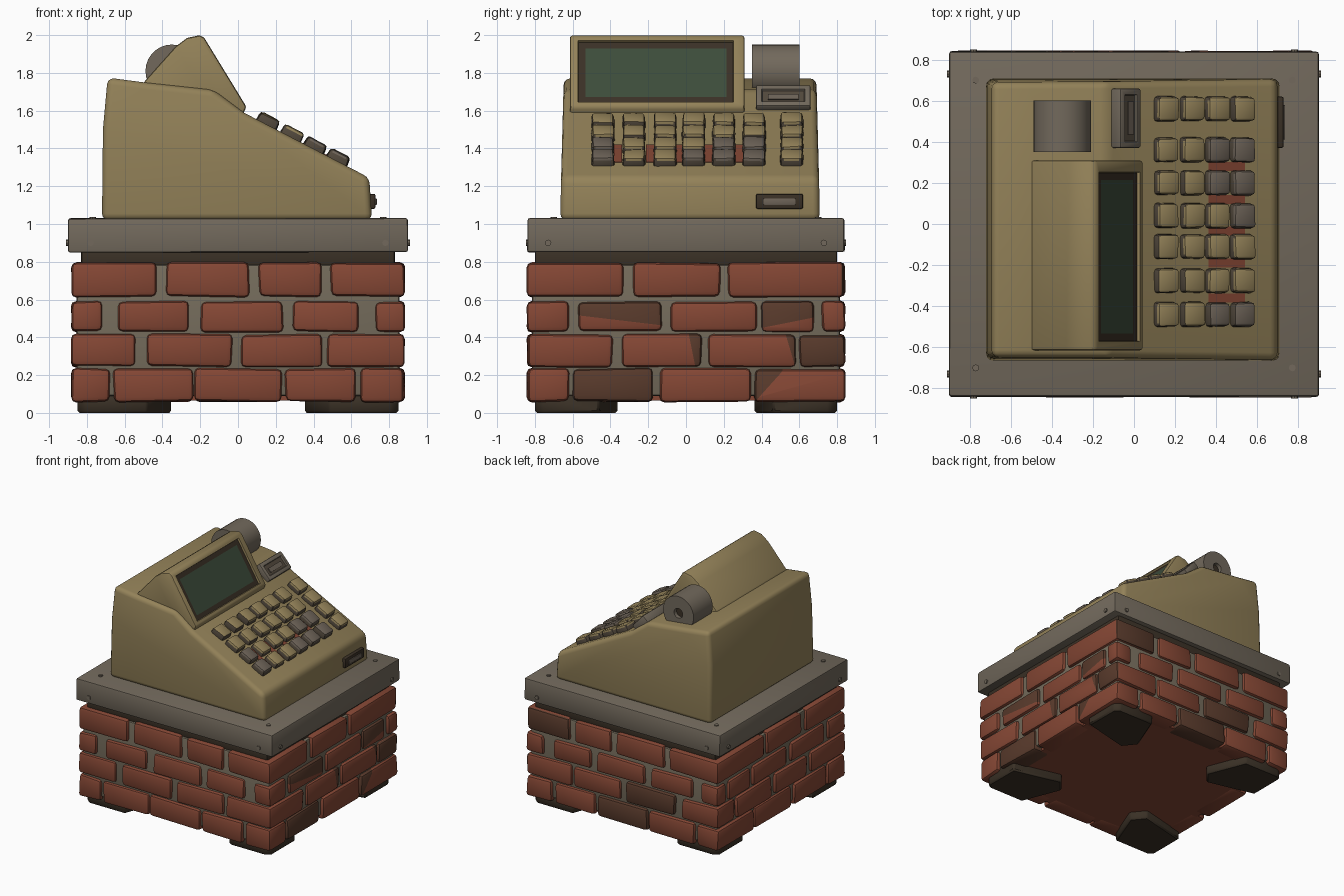
import bpy, bmesh, math, random
from mathutils import Vector, Matrix

if "Cube" in bpy.data.objects:
    bpy.data.objects.remove(bpy.data.objects["Cube"])
random.seed(4)

COLOURS = {
    "tan_plastic": (0.295, 0.224, 0.100), "stone_grey": (0.168, 0.141, 0.107),
    "brick_red": (0.235, 0.063, 0.035), "dark_brick": (0.10, 0.043, 0.025),
    "mortar": (0.175, 0.148, 0.105), "dark_brown": (0.042, 0.03, 0.019),
    "screen_green": (0.045, 0.072, 0.043), "key_grey": (0.15, 0.122, 0.095),
    "key_side": (0.085, 0.066, 0.046)}
MATS = {}
for n, c in COLOURS.items():
    MATS[n] = bpy.data.materials.new(n)
    MATS[n].diffuse_color = (*c, 1)
NAMES = list(COLOURS)
M = NAMES.index


def finish(bm, name):
    me = bpy.data.meshes.new(name)
    bm.to_mesh(me)
    bm.free()
    for n in NAMES:
        me.materials.append(MATS[n])
    ob = bpy.data.objects.new(name, me)
    bpy.context.collection.objects.link(ob)
    return ob


def merge(target, bm):
    me = bpy.data.meshes.new("temp")
    bm.to_mesh(me)
    bm.free()
    target.from_mesh(me)
    bpy.data.meshes.remove(me)


def paint(bm, mat):
    for f in bm.faces:
        f.material_index = M(mat)


def box(lo, hi, mat, bevel=0.0, jitter=0.0, seg=2):
    bm = bmesh.new()
    lo, hi = Vector(lo), Vector(hi)
    bmesh.ops.create_cube(bm, size=1, matrix=Matrix.Translation((lo + hi) / 2)
                          @ Matrix.Diagonal((*(hi - lo), 1)))
    for v in bm.verts:
        v.co += Vector([random.uniform(-jitter, jitter) for _ in range(3)])
    if bevel:
        bmesh.ops.bevel(bm, geom=bm.edges[:], offset=bevel, segments=seg,
                        profile=0.5, affect='EDGES')
    paint(bm, mat)
    return bm


def prism(points, axis, a, b, mat, bevel=0.0, seg=3):
    """Extrude a profile (xz along y, or xy along z) and round its sharp edges."""
    bm = bmesh.new()
    at = (lambda p, t: (p[0], t, p[1])) if axis == 'Y' else (lambda p, t: (p[0], p[1], t))
    f = bm.faces.new([bm.verts.new(at(p, a)) for p in points])
    r = bmesh.ops.extrude_face_region(bm, geom=[f])
    for v in r["geom"]:
        if isinstance(v, bmesh.types.BMVert):
            v.co[1 if axis == 'Y' else 2] = b
    bmesh.ops.recalc_face_normals(bm, faces=bm.faces[:])
    if bevel:
        es = [e for e in bm.edges if e.calc_face_angle(0) > 0.45]
        bmesh.ops.bevel(bm, geom=es, offset=bevel, segments=seg, profile=0.5, affect='EDGES')
    paint(bm, mat)
    return bm


# Feet: four corner pads pointing inwards
feet = bmesh.new()
pad = [(0.81, 0.80), (0.48, 0.80), (0.35, 0.47), (0.44, 0.36), (0.85, 0.46), (0.85, 0.76)]
for sx in (-1, 1):
    for sy in (-1, 1):
        merge(feet, prism([(x * sx, y * sy) for x, y in pad], 'Z', 0, 0.1, "dark_brown", 0.012, 1))
finish(feet, "feet")

# Pedestal core: mortar block, red underside, dark neck below the slab
finish(box((-0.855, -0.815, 0.09), (0.855, 0.815, 0.785), "mortar", 0.015), "mortar_core")
finish(box((-0.80, -0.76, 0.065), (0.80, 0.76, 0.2), "brick_red"), "pedestal_underside")
finish(box((-0.83, -0.80, 0.77), (0.83, 0.80, 0.87), "dark_brown", 0.015), "pedestal_neck")

# Bricks: z range, spans along x, spans along y (end spans are corner bricks)
ROWS = [
    (0.06, 0.235, [(-.88, -.68), (-.66, -.24), (-.23, .23), (.25, .62), (.65, .88)],
     [(-.84, -.62), (-.60, -.17), (-.14, .34), (.36, .84)]),
    (0.245, 0.415, [(-.88, -.54), (-.48, -.03), (.02, .45), (.47, .88)],
     [(-.84, -.39), (-.34, .08), (.12, .58), (.60, .84)]),
    (0.43, 0.59, [(-.88, -.72), (-.64, -.26), (-.20, .24), (.29, .64), (.73, .88)],
     [(-.84, -.62), (-.57, -.13), (-.08, .37), (.40, .68), (.72, .84)]),
    (0.615, 0.795, [(-.88, -.43), (-.38, .06), (.11, .44), (.49, .88)],
     [(-.84, -.33), (-.28, .18), (.22, .84)])]
# Weathered bricks: (row, side, index) -> plane point and normal, dark beyond it
STAINS = {
    (0, "right", 1): ((0, 0, 0), (0, 0, 1)),
    (2, "right", 1): ((0, -0.35, 0.49), (0, 0.12, 1)),
    (2, "right", 3): ((0, 0.5, 0.47), (0, -0.2, 1)),
    (1, "right", 1): ((0, 0.03, 0.34), (0, 1, 0.2)),
    (1, "right", 2): ((0, 0.55, 0.34), (0, 1, 0.3)),
    (1, "corner", (1, 1)): ((0.862, 0, 0), (1, 0, 0)),
    (3, "corner", (1, 1)): ((0, 0.822, 0), (0, 1, 0)),
    (0, "corner", (1, 1)): ((0.862, 0.45, 0.16), (0.3, -1, 0.9)),
    (0, "back", 2): ((0, 0, 0), (0, 0, 1)),
    (1, "back", 1): ((0, 0, 0), (0, 0, 1))}
bricks = bmesh.new()


def brick(key, lo, hi):
    bm = box(lo, hi, "brick_red", 0.026, 0.006)
    if key in STAINS:
        co, no = map(Vector, STAINS[key])
        bmesh.ops.bisect_plane(bm, geom=bm.verts[:] + bm.edges[:] + bm.faces[:],
                               plane_co=co, plane_no=no)
        for f in bm.faces:
            if (f.calc_center_median() - co).dot(no) > 0:
                f.material_index = M("dark_brick")
    merge(bricks, bm)


for r, (z0, z1, xs, ys) in enumerate(ROWS):
    for sx, (xa, xb) in ((-1, xs[0]), (1, xs[-1])):
        for sy, (ya, yb) in ((-1, ys[0]), (1, ys[-1])):
            brick((r, "corner", (sx, sy)), (xa, ya, z0), (xb, yb, z1))
    for i, (a, b) in enumerate(xs[1:-1], 1):
        brick((r, "front", i), (a, -0.84, z0), (b, -0.68, z1))
        brick((r, "back", i), (a, 0.68, z0), (b, 0.84, z1))
    for i, (a, b) in enumerate(ys[1:-1], 1):
        brick((r, "left", i), (-0.88, a, z0), (-0.72, b, z1))
        brick((r, "right", i), (0.72, a, z0), (0.88, b, z1))
finish(bricks, "bricks")

# Stone slab with small bolts
finish(box((-0.9, -0.84, 0.85), (0.9, 0.84, 1.03), "stone_grey", 0.012, 0.002), "stone_slab")
bolts = bmesh.new()
for sx in (-1, 1):
    for sy in (-1, 1):
        for p, rot in (((0.77 * sx, 0.70 * sy, 1.028), Matrix()),
                       ((0.90 * sx, 0.73 * sy, 0.90), Matrix.Rotation(math.pi / 2, 4, 'Y')),
                       ((0.78 * sx, 0.838 * sy, 0.90), Matrix.Rotation(math.pi / 2, 4, 'X'))):
            b = bmesh.new()
            bmesh.ops.create_cone(b, cap_ends=True, segments=8, radius1=0.017, radius2=0.017,
                                  depth=0.02, matrix=Matrix.Translation(p) @ rot)
            paint(b, "stone_grey")
            merge(bolts, b)
finish(bolts, "slab_bolts")

# Register body: side profile, slightly narrower towards the top
body = prism([(-0.72, 1.02), (-0.715, 1.5), (-0.69, 1.775), (-0.5, 1.75), (-0.13, 1.71),
              (0.03, 1.59), (0.695, 1.245), (0.71, 1.02)], 'Y', -0.665, 0.708, "tan_plastic", 0.035)
for v in body.verts:
    v.co.y = 0.02 + (v.co.y - 0.02) * (1 - 0.025 * max(0, v.co.z - 1.1) / 0.65)
finish(body, "register_body")

# Display hood with recessed bezel and screen
hood = prism([(-0.52, 1.62), (-0.50, 1.75), (-0.33, 1.94), (-0.27, 1.985), (-0.2, 2.0),
              (-0.178, 1.985), (0.045, 1.62), (0.02, 1.57), (-0.1, 1.55)],
             'Y', -0.615, 0.31, "tan_plastic", 0.014, 2)
slope = Vector((0.365, 0, 0.223)).normalized()
panel = max((f for f in hood.faces if f.normal.dot(slope) > 0.98), key=lambda f: f.calc_area())
bmesh.ops.inset_individual(hood, faces=[panel], thickness=0.024)
for v in panel.verts:
    v.co.y = -0.16 + math.copysign(0.412, v.co.y + 0.16)
bmesh.ops.inset_individual(hood, faces=[panel], thickness=0.004, depth=-0.015)
panel.material_index = M("dark_brown")
bmesh.ops.inset_individual(hood, faces=[panel], thickness=0.051)
panel.material_index = M("screen_green")
finish(hood, "display_hood")

# Paper roll with dark core
roll = bmesh.new()
bmesh.ops.create_cone(roll, cap_ends=True, segments=28, radius1=0.14, radius2=0.14, depth=0.25,
                      matrix=Matrix.Translation((-0.35, 0.475, 1.81)) @ Matrix.Rotation(math.pi / 2, 4, 'X'))
paint(roll, "stone_grey")
ends = [f for f in roll.faces if len(f.verts) > 4]
bmesh.ops.inset_individual(roll, faces=ends, thickness=0.1)
bmesh.ops.inset_individual(roll, faces=ends, thickness=0.002, depth=-0.03)
for f in ends:
    f.material_index = M("dark_brown")
finish(roll, "paper_roll")

# Receipt printer slot on the upper slope
slot = box((-0.075, -0.145, -0.035), (0.075, 0.145, 0.03), "stone_grey", 0.01)
top = max(slot.faces, key=lambda f: f.calc_center_median().z)
bmesh.ops.inset_individual(slot, faces=[top], thickness=0.028)
bmesh.ops.inset_individual(slot, faces=[top], thickness=0.006, depth=-0.012)
top.material_index = M("key_side")
merge(slot, box((-0.012, -0.08, 0.01), (0.025, 0.08, 0.026), "key_grey"))
slot.transform(Matrix.Translation((-0.037, 0.515, 1.662)) @ Matrix.Rotation(math.radians(48), 4, 'Y'))
finish(slot, "receipt_slot")

# Keyboard: tapered caps tilted with the slope, tan or grey tops and dark sides
tilt = Matrix.Rotation(math.radians(27.5), 4, 'Y')
ground = lambda x: 1.59 - (x - 0.03) * 0.519
grey = {(2, 0), (3, 0), (2, 4), (3, 4), (3, 3), (2, 5), (3, 5)}
keys = bmesh.new()
for c, x in enumerate((0.15, 0.278, 0.40, 0.522)):
    for r, y in enumerate((-0.44, -0.275, -0.11, 0.04, 0.20, 0.36, 0.56)):
        k = box((-0.061, -0.062, -0.03), (0.061, 0.062, 0.047), "key_side", 0.018, 0.004)
        for f in k.faces:
            if f.normal.z > 0.35:
                f.material_index = M("key_grey" if (c, r) in grey else "tan_plastic")
        for v in k.verts:
            if v.co.z > 0.02:
                v.co.x *= 0.94
                v.co.y *= 0.94
        k.transform(Matrix.Translation((x, y, ground(x))) @ tilt)
        merge(keys, k)
finish(keys, "keys")

# Thin red strips showing between the middle key rows
strips = bmesh.new()
for y in (0.28, 0.12, -0.035, -0.19, -0.36):
    s = box((-0.10, -0.022, -0.003), (0.10, 0.022, 0.004), "brick_red")
    s.transform(Matrix.Translation((0.45, y, ground(0.45))) @ tilt)
    merge(strips, s)
finish(strips, "key_gap_strips")

# Drawer lock on the front edge
finish(box((0.68, 0.37, 1.08), (0.728, 0.62, 1.16), "dark_brown", 0.01), "drawer_lock")
finish(box((0.70, 0.41, 1.10), (0.735, 0.58, 1.135), "key_grey", 0.004), "drawer_lock_plate")

# Smooth shading with sharp edges kept
for ob in bpy.context.collection.objects:
    ob.select_set(True)
    bpy.context.view_layer.objects.active = ob
bpy.ops.object.shade_smooth_by_angle(angle=math.radians(35))

for m in bpy.data.materials:
    if m.users and not m.is_grease_pencil:
        m.use_nodes = True
        m.node_tree.nodes["Principled BSDF"].inputs["Base Color"].default_value = m.diffuse_color
